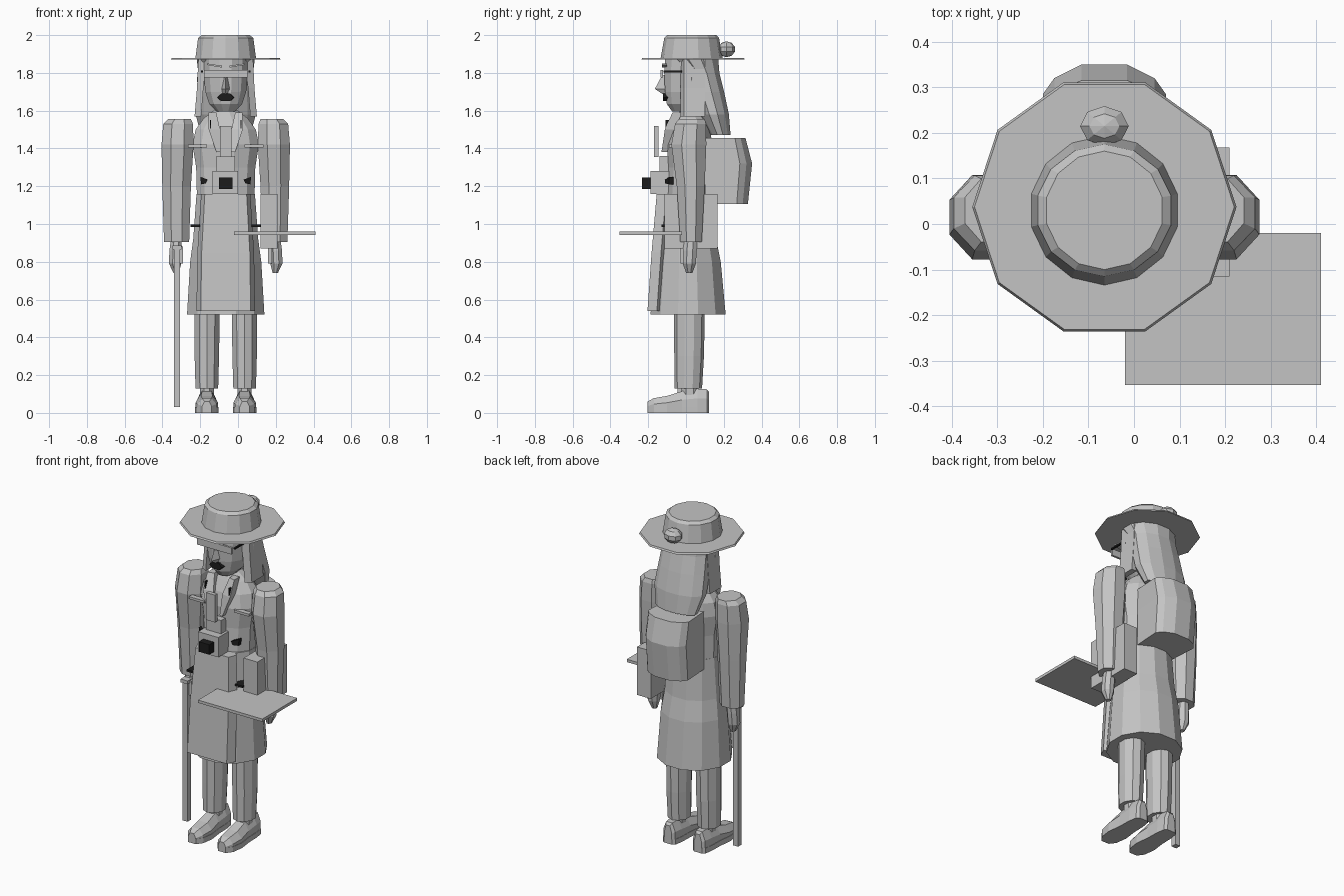
import bpy, bmesh, math
from mathutils import Vector

if "Cube" in bpy.data.objects:
    bpy.data.objects.remove(bpy.data.objects["Cube"])


def material(name, rgb):
    m = bpy.data.materials.new(name)
    m.use_nodes = True
    m.diffuse_color = (*rgb, 1)
    m.node_tree.nodes["Principled BSDF"].inputs["Base Color"].default_value = (*rgb, 1)
    return m


GREY = material("plain grey", (0.55, 0.55, 0.55))
BLACK = material("matt black", (0.012, 0.012, 0.012))
CX = -0.065  # the figure's middle line


def finish(name, bm, mat):
    bmesh.ops.recalc_face_normals(bm, faces=bm.faces)
    me = bpy.data.meshes.new(name)
    bm.to_mesh(me)
    bm.free()
    me.materials.append(mat)
    ob = bpy.data.objects.new(name, me)
    bpy.context.collection.objects.link(ob)
    return ob


def bridge(name, rings, mat, caps=True):
    """Skin a list of equal-length point rings."""
    bm = bmesh.new()
    rows = [[bm.verts.new(p) for p in ring] for ring in rings]
    n = len(rows[0])
    for a, b in zip(rows, rows[1:]):
        for i in range(n):
            j = (i + 1) % n
            bm.faces.new((a[i], a[j], b[j], b[i]))
    if caps:
        bm.faces.new(rows[0])
        bm.faces.new(rows[-1])
    return finish(name, bm, mat)


def loft(name, levels, n, mat=GREY, half_step=True, caps=True):
    """Levels are (z, centre x, rx, y front, y back)."""
    off = math.pi / n if half_step else 0
    rings = []
    for z, cx, rx, y0, y1 in levels:
        angles = [2 * math.pi * i / n + off for i in range(n)]
        rings.append([(cx + rx * math.cos(a),
                       (y0 + y1) / 2 + (y1 - y0) / 2 * math.sin(a), z) for a in angles])
    return bridge(name, rings, mat, caps)


def box(name, x, y, z, mat=GREY):
    bm = bmesh.new()
    bmesh.ops.create_cube(bm, size=1)
    for v in bm.verts:
        v.co = Vector([(r[0] + r[1]) / 2 + c * (r[1] - r[0]) for c, r in zip(v.co, (x, y, z))])
    return finish(name, bm, mat)


def ball(name, centre, radii):
    bm = bmesh.new()
    bmesh.ops.create_uvsphere(bm, u_segments=8, v_segments=5, radius=1)
    for v in bm.verts:
        v.co = Vector([c + r * k for c, r, k in zip(centre, radii, v.co)])
    return finish(name, bm, GREY)


# Hat
loft("hat_brim", [(1.87, CX, .29, -.25, .325), (1.88, CX, .285, -.245, .32)], 10, half_step=False)
loft("hat_crown", [(1.875, CX, .165, -.135, .195), (1.985, CX, .15, -.115, .175),
                   (2.0, CX, .13, -.1, .16)], 14)
ball("hat_ornament", (CX, .215, 1.925), (.056, .046, .042))

# Head and hair
loft("head", [(1.595, CX, .05, -.075, .05), (1.635, CX, .09, -.105, .1), (1.7, CX, .112, -.115, .12),
              (1.8, CX, .122, -.12, .15), (1.875, CX, .125, -.115, .16)], 12)
loft("neck", [(1.53, CX, .065, -.035, .075), (1.64, CX, .06, -.035, .075)], 8)
loft("hair", [(1.47, CX, .135, .125, .238), (1.58, CX, .165, .06, .23), (1.7, CX, .158, .015, .205),
              (1.8, CX, .15, -.01, .18), (1.88, CX, .16, -.09, .175)], 12)
bridge("nose", [[(CX - w, -.1, z), (CX, y, z), (CX + w, -.1, z)]
                for z, w, y in ((1.685, .02, -.12), (1.715, .026, -.165), (1.79, .012, -.125))], GREY)
box("spectacle_lens_band", (CX - .115, CX + .115), (-.135, -.122), (1.775, 1.815))
bridge("mouth", [[(CX + w * k, y, z) for w, z in
                  ((-.046, 1.67), (-.025, 1.692), (.025, 1.692), (.046, 1.67), (.025, 1.65), (-.025, 1.65))]
                 for k, y in ((1, -.09), (.9, -.122))], BLACK)
for s, side in ((-1, "right"), (1, "left")):
    x = CX + s * .125
    box(side + "_spectacle_arm", (x - .005, x + .005), (-.12, -.02), (1.803, 1.812), BLACK)
    ball(side + "_ear", (CX + s * .13, .03, 1.765), (.022, .028, .042))
    # Hair locks hanging beside the face
    bridge(side + "_hair_lock", [[(CX + s * a, -.03, z), (CX + s * b, -.01, z), (CX + s * b, .1, z),
                                  (CX + s * a, .1, z)]
                                 for z, a, b in ((1.57, .13, .165), (1.72, .118, .152), (1.87, .1, .145))], GREY)
    bridge(side + "_eyebrow", [[(CX + s * .02, y, 1.828), (CX + s * .1, y, 1.842), (CX + s * .1, y, 1.85),
                                (CX + s * .02, y, 1.838)] for y in (-.128, -.1)], GREY)

# Coat body and flared skirt
loft("coat_body", [(.9, CX, .17, -.14, .16), (1.15, CX, .158, -.11, .14), (1.3, CX, .162, -.1, .135),
                   (1.42, CX, .182, -.105, .14), (1.5, CX, .165, -.085, .135),
                   (1.56, CX, .12, -.055, .115), (1.605, CX, .06, -.03, .08)], 12)
loft("coat_skirt", [(.52, CX, .212, -.195, .217), (.8, CX, .195, -.17, .19), (.92, CX, .178, -.155, .165),
                    (1.16, CX, .16, -.125, .145)], 12)
bridge("apron", [[(CX - w, y + .05, z), (CX - w * .85, y, z), (CX + w * .85, y, z), (CX + w, y + .05, z),
                  (CX + w * .7, y + .08, z), (CX - w * .7, y + .08, z)]
                 for z, w, y in ((.54, .155, -.204), (.85, .15, -.182), (1.16, .13, -.155))], GREY)
for s, side in ((-1, "right"), (1, "left")):
    # Lapels, pockets, belt ends and braces
    bridge(side + "_collar", [[(CX + s * a, y, z), (CX + s * b, y - .012, z), (CX + s * b, y + .04, z),
                               (CX + s * a, y + .04, z)]
                              for z, a, b, y in ((1.38, .025, .05, -.118), (1.5, .03, .09, -.1),
                                                 (1.59, .05, .09, -.06))], GREY)
    bridge(side + "_pocket", [[(CX + s * .095, y, 1.235), (CX + s * .135, y + .02, 1.25),
                               (CX + s * .13, y + .02, 1.21), (CX + s * .105, y, 1.215)]
                              for y in (-.11, -.085)], BLACK)
    box(side + "_belt_end", sorted((CX + s * .13, CX + s * .187)), (-.13, .0), (.985, .997), BLACK)
    box(side + "_chest_clip", sorted((CX + s * .077, CX + s * .084)), (-.108, -.08), (1.505, 1.55), BLACK)
    box(side + "_chest_strap", sorted((CX + s * .1, CX + s * .2)), (-.09, -.06), (1.405, 1.42))

# Neck-hung instrument with its lens and upright
box("camera_body", (-.135, .0), (-.188, -.09), (1.16, 1.28))
box("camera_lens", (-.1, -.03), (-.232, -.186), (1.185, 1.245), BLACK)
box("camera_strap", (-.115, -.015), (-.14, -.09), (1.275, 1.36))
box("chest_upright", (-.095, -.035), (-.17, -.145), (1.355, 1.52))

# Backpack: half-round in plan
plan = ((-.125, .1), (-.135, .285), (-.11, .32), (-.05, .35), (.05, .35), (.11, .32), (.135, .285), (.125, .1))
bridge("backpack", [[(CX + x, .1 + (y - .1) * k, z) for x, y in plan]
                    for z, k in ((1.105, .91), (1.32, 1), (1.455, .86))], GREY)

# Arms, legs and shoes
for s, side in ((-1, "right"), (1, "left")):
    def ax(d):
        return CX + s * d

    loft(side + "_sleeve", [(.905, ax(.26), .072, -.035, .088), (1.2, ax(.26), .082, -.055, .105),
                            (1.42, ax(.255), .092, -.085, .115), (1.53, ax(.252), .085, -.065, .113),
                            (1.555, ax(.245), .066, -.045, .105)], 8)
    loft(side + "_hand", [(.74, ax(.262), .015, .0, .035), (.79, ax(.268), .035, -.02, .055),
                          (.86, ax(.265), .036, -.02, .06), (.92, ax(.262), .03, -.01, .06)], 8)
    box(side + "_thumb", sorted((ax(.225), ax(.245))), (-.03, .0), (.79, .88))
    loft(side + "_trouser_leg", [(.13, ax(.1), .063, -.06, .085), (.3, ax(.1), .068, -.062, .095),
                                 (.56, ax(.098), .07, -.065, .1)], 10)
    loft(side + "_ankle", [(.06, ax(.1), .04, -.03, .07), (.15, ax(.1), .04, -.03, .07)], 8)
    # Shoe sections run from toe to heel: (y, half width, height)
    stations = ((-.205, .025, .06), (-.17, .05, .078), (-.1, .06, .09), (-.02, .05, .115),
                (.06, .048, .128), (.11, .04, .125), (.122, .025, .11))
    bridge(side + "_shoe", [[(ax(.1) - w, y, .03), (ax(.1) - w, y, h * .6), (ax(.1) - w * .5, y, h),
                             (ax(.1) + w * .5, y, h), (ax(.1) + w, y, h * .6), (ax(.1) + w, y, .03)]
                            for y, w, h in stations], GREY)
    bridge(side + "_sole", [[(ax(.1) - w * 1.04, y, 0), (ax(.1) - w * 1.04, y, .032),
                             (ax(.1) + w * 1.04, y, .032), (ax(.1) + w * 1.04, y, 0)]
                            for y, w, h in stations], GREY)

# Carried items
box("walking_stick", (-.34, -.306), (-.045, -.012), (.03, .88))
box("stick_cap", (-.348, -.3), (-.052, -.005), (.865, .885))
box("hip_bag", (.118, .21), (-.115, .168), (.87, 1.16))
box("tray", (-.02, .41), (-.353, -.02), (.943, .96))
